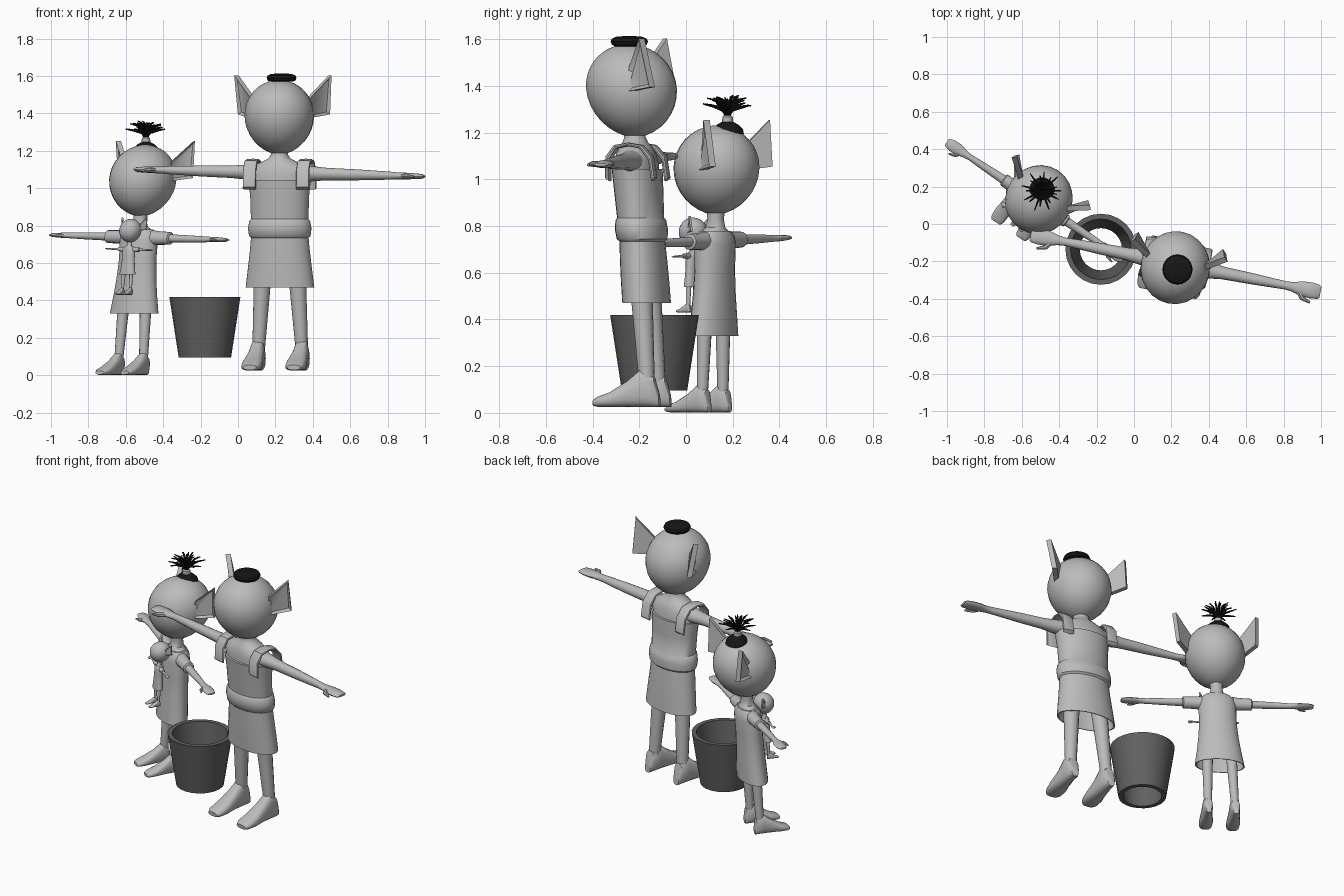
import bpy, bmesh, math, random
from mathutils import Vector, Matrix

if "Cube" in bpy.data.objects:
    bpy.data.objects.remove(bpy.data.objects["Cube"])

random.seed(4)


def material(name, v):
    m = bpy.data.materials.new(name)
    m.diffuse_color = (v, v, v, 1)
    m.use_nodes = True
    m.node_tree.nodes["Principled BSDF"].inputs["Base Color"].default_value = m.diffuse_color
    return m


LIGHT = material("light_grey", 0.5)
DARK = material("dark_grey", 0.12)
BLACK = material("hair_black", 0.008)


def finish(name, bm, mat, M=None):
    bmesh.ops.recalc_face_normals(bm, faces=bm.faces)
    if M is not None:
        for v in bm.verts:
            v.co = M @ v.co
    me = bpy.data.meshes.new(name)
    bm.to_mesh(me)
    bm.free()
    me.materials.append(mat)
    ob = bpy.data.objects.new(name, me)
    bpy.context.collection.objects.link(ob)
    bpy.ops.object.select_all(action='DESELECT')
    ob.select_set(True)
    bpy.context.view_layer.objects.active = ob
    bpy.ops.object.shade_smooth_by_angle(angle=math.radians(40))
    return ob


def ring(c, u, v, n=24, p=1.0):
    """Ellipse (p=1) or squarish ring (p<1) about c with half axes u, v."""
    pw = lambda t: math.copysign(abs(t) ** p, t)
    c, u, v = Vector(c), Vector(u), Vector(v)
    return [c + u * pw(math.cos(2 * math.pi * i / n)) + v * pw(math.sin(2 * math.pi * i / n))
            for i in range(n)]


def loft(name, rings, mat, M=None, caps=True, closed=False):
    bm = bmesh.new()
    vs = [[bm.verts.new(p) for p in r] for r in rings]
    n = len(vs[0])
    pairs = list(zip(vs, vs[1:])) + ([(vs[-1], vs[0])] if closed else [])
    for a, b in pairs:
        for i in range(n):
            j = (i + 1) % n
            bm.faces.new((a[i], a[j], b[j], b[i]))
    if caps and not closed:
        bm.faces.new(vs[0])
        bm.faces.new(vs[-1])
    return finish(name, bm, mat, M)


def stack(name, prof, mat, M=None, **kw):
    """Upright loft from (z, half width, half depth)."""
    return loft(name, [ring((0, 0, z), (a, 0, 0), (0, b, 0)) for z, a, b in prof], mat, M, **kw)


def tube(name, pts, radii, mat, M=None, n=8):
    pts = [Vector(p) for p in pts]
    rs = []
    for i, p in enumerate(pts):
        d = (pts[min(i + 1, len(pts) - 1)] - pts[max(i - 1, 0)]).normalized()
        u = d.cross(Vector((0.1, 1, 0.2))).normalized()
        rs.append(ring(p, u * radii[i], d.cross(u) * radii[i], n))
    return loft(name, rs, mat, M)


def ear(name, side, zc, k, M):
    """Flared plate with a recessed front."""
    P = [(.165, .0, -.015), (.25, .127, .005), (.264, .1, .212), (.165, .03, .095)]
    P = [Vector((x * side * k, y * k, z * k + zc)) for x, y, z in P]
    back = Vector((-.016 * side, .016, 0)) * (k * 1.3)
    bm = bmesh.new()
    f = [bm.verts.new(p) for p in P]
    b = [bm.verts.new(p + back) for p in P]
    front = bm.faces.new(f)
    bm.faces.new(b[::-1])
    for i in range(4):
        j = (i + 1) % 4
        bm.faces.new((f[i], b[i], b[j], f[j]))
    bmesh.ops.recalc_face_normals(bm, faces=bm.faces)
    bmesh.ops.inset_region(bm, faces=[front], thickness=.02 * k, depth=-.013 * k)
    finish(name, bm, LIGHT, M)


def figure(n, spec, pos, yaw, scale=1.0, arm_len=1.0):
    lx, ly, z0 = spec["lean"]
    shear = Matrix(((1, 0, lx, -lx * z0), (0, 1, ly, -ly * z0), (0, 0, 1, 0), (0, 0, 0, 1)))
    M = Matrix.Translation(pos) @ Matrix.Rotation(math.radians(yaw), 4, 'Z') @ Matrix.Scale(scale, 4) @ shear
    # head, ears, neck and dress
    zc, R = spec["head"]
    prof = []
    for i in range(17):
        t = math.radians(-84 + i * 168 / 16)
        low = t < 0
        r = R * math.cos(t) ** (1.12 if low else 1)
        prof.append((zc + R * math.sin(t) * (1.13 if low else 1.02), r, r * 1.05))
    stack(n + "_head", prof, LIGHT, M)
    stack(n + "_neck", spec["neck"], LIGHT, M)
    d = spec["dress"]
    hz, ha, hb = d[0]
    stack(n + "_dress", [(hz + .12, ha * .84, hb * .84), (hz, ha * .95, hb * .95)] + d, LIGHT, M)
    # limbs
    for s, side in ((-1, "left"), (1, "right")):
        ear(f"{n}_{side}_ear", s, zc, R / .185, M)
        za = spec["arm_z"]
        k = arm_len
        loft(f"{n}_{side}_arm",
             [ring((s * x * k, 0, za - .024 * s * x), (0, a, 0), (0, 0, b), 14)
              for x, a, b in spec["arm"]], LIGHT, M)
        xt, ht = spec["thumb"]
        zt = za - .024 * s * xt
        tube(f"{n}_{side}_thumb", [(s * xt * k, -.01, zt), (s * (xt + ht * .6) * k, -ht, zt),
                                   (s * (xt + ht * 1.5) * k, -ht * 1.3, zt - .004)],
             [ht * .3, ht * .27, ht * .12], LIGHT, M)
        hx, ax, ztop, zan, r0, r1 = spec["leg"]
        rings = []
        for i in range(6):
            t = i / 5
            r = r0 + (r1 - r0) * t
            rings.append(ring((s * (hx + (ax - hx) * t), 0, ztop + (zan - ztop) * t),
                              (r, 0, 0), (0, r, 0), 14))
        loft(f"{n}_{side}_leg", rings, LIGHT, M)
        fs, fz = spec["foot"]
        foot = [(.05, .022, 0, .06), (.035, .034, 0, .13), (-.02, .04, 0, .165), (-.08, .045, 0, .115),
                (-.16, .055, 0, .065), (-.215, .05, 0, .045), (-.237, .036, .004, .03)]
        loft(f"{n}_{side}_foot",
             [ring((s * ax, y * fs, fz + (a + b) / 2 * fs), (w * fs, 0, 0), (0, 0, (b - a) / 2 * fs), 16, .75)
              for y, w, a, b in foot], LIGHT, M)
        # sleeves or shoulder straps
        if "sleeve" in spec:
            loft(f"{n}_{side}_sleeve",
                 [ring((s * x, 0, za - .024 * s * x), (0, r, 0), (0, 0, r), 16) for x, r in spec["sleeve"]],
                 LIGHT, M)
        else:
            path = [(-.1, 1.0), (-.093, 1.09), (-.055, 1.14), (0, 1.15), (.055, 1.14), (.093, 1.09), (.1, 1.0)]
            loft(f"{n}_{side}_strap",
                 [ring((s * .145, y, z), (.036, 0, 0), (0, y * .1, .008), 12, .6) for y, z in path], LIGHT, M)


tall = dict(
    lean=(.01, -.07, 1.1), head=(1.39, .186),
    neck=[(1.0, .155, .092), (1.07, .172, .09), (1.11, .155, .082), (1.14, .1, .07), (1.16, .058, .054),
          (1.18, .046, .046), (1.25, .05, .05)],
    dress=[(.47, .187, .1), (.56, .176, .1), (.66, .164, .098), (.735, .157, .095), (.745, .168, .106),
           (.785, .173, .111), (.825, .166, .106), (.835, .157, .098), (.95, .16, .103), (1.045, .17, .106)],
    arm_z=1.082,
    arm=[(.1, .06, .05), (.17, .046, .042), (.26, .034, .034), (.42, .03, .03), (.6, .022, .022),
         (.64, .026, .019), (.69, .04, .018), (.74, .043, .016), (.78, .038, .012), (.79, .03, .006)],
    thumb=(.67, .05), leg=(.09, .12, .6, .1, .05, .033), foot=(1.0, .025))

child = dict(
    lean=(.045, .05, .72), head=(1.05, .178),
    neck=[(.74, .1, .06), (.775, .075, .055), (.795, .042, .042), (.83, .035, .035), (.9, .045, .045)],
    dress=[(.33, .147, .082), (.43, .13, .08), (.52, .118, .076), (.62, .11, .074), (.72, .112, .076),
           (.755, .108, .07), (.78, .08, .056)],
    arm_z=.737,
    arm=[(.08, .035, .03), (.2, .024, .022), (.33, .02, .019), (.42, .016, .016), (.45, .02, .015),
         (.49, .031, .014), (.53, .032, .012), (.555, .026, .01), (.567, .02, .005)],
    thumb=(.47, .036), sleeve=[(.07, .042), (.13, .036), (.2, .034), (.205, .026)],
    leg=(.069, .08, .45, .06, .034, .023), foot=(.74, .002))

figure("tall_figure", tall, (.222, -.213, 0), -11.3)
figure("child_figure", child, (-.53, .125, 0), -33.5)
figure("doll", child, (-.583, .028, .43), -33.5, .33, .8)

# tall figure's flat hair
dome = [(-.02, .06), (-.014, .074), (0, .08), (.013, .074), (.021, .055), (.024, .02)]
stack("tall_hair", [(1.59 + z, r, r) for z, r in dome], BLACK, Matrix.Translation((.233, -.243, 0)))

# child's hair: cap, tie and fanned strands
T = Matrix.Translation((-.492, .178, 0))
stack("child_hair_cap", [(1.195, .07, .07), (1.215, .066, .066), (1.235, .045, .045), (1.25, .018, .018)], BLACK, T)
stack("child_hair_tie", [(1.238, .02, .02), (1.245, .024, .024), (1.268, .022, .022), (1.274, .015, .015)], LIGHT, T)
for i in range(26):
    a = 2 * math.pi * i / 26
    reach = (.108, .085, .05)[i % 3] * random.uniform(.92, 1.05)
    top = (1.325, 1.345, 1.357)[i % 3] + random.uniform(-.01, .005)
    dx, dy = math.cos(a) * reach, math.sin(a) * reach
    tube("child_hair_strand", [(0, 0, 1.262), (dx * .2, dy * .2, 1.295), (dx * .6, dy * .6, top - .008),
                               (dx, dy, top)], [.006, .006, .006, .003], BLACK, T, 6)

# open tapered bucket
stack("bucket", [(.095, .14, .14), (.42, .19, .19), (.42, .162, .162), (.095, .113, .113)], DARK,
      Matrix.Translation((-.177, -.135, 0)), closed=True)
